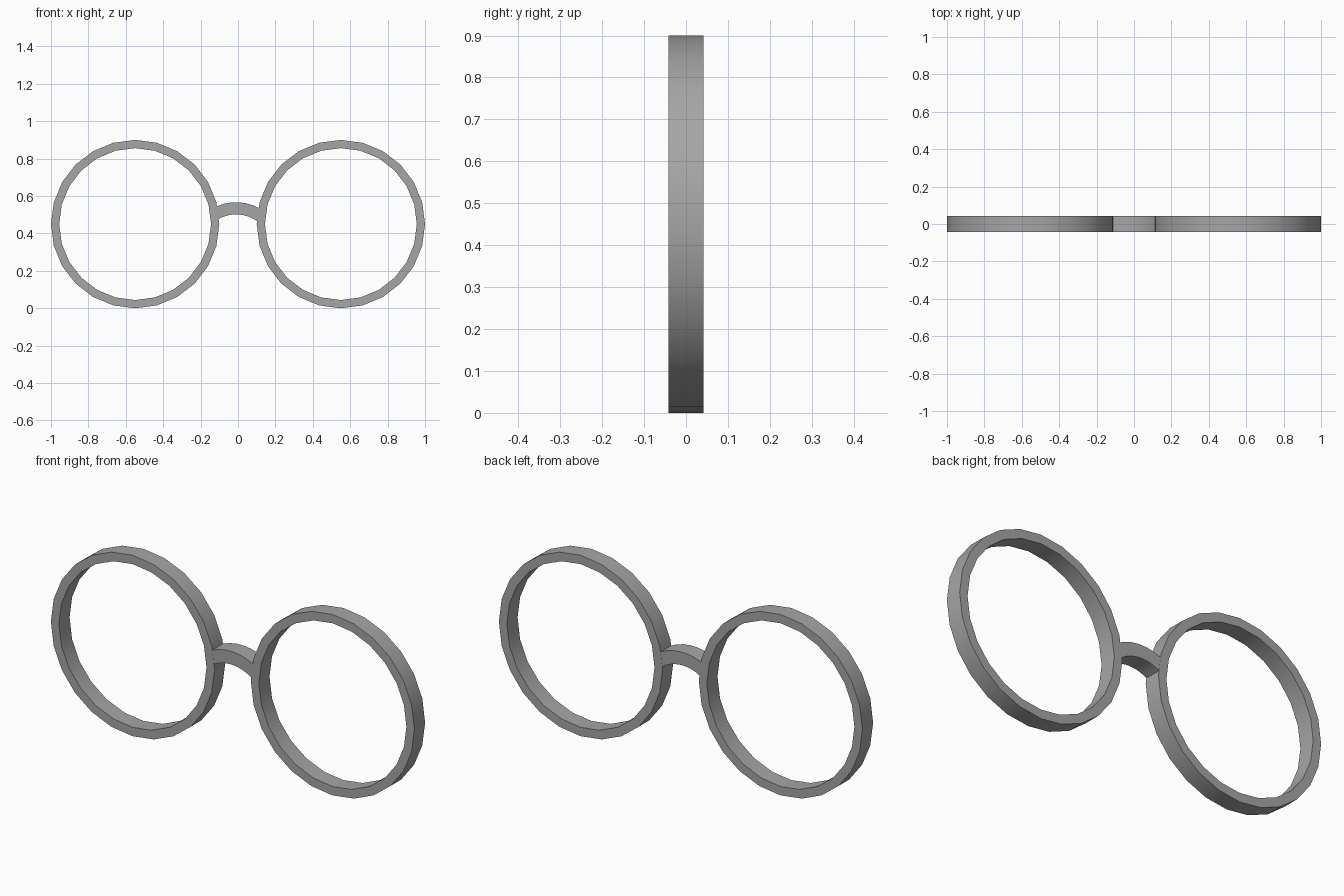
import bpy
import bmesh
from math import sin, cos, radians, pi

cube = bpy.data.objects.get("Cube")
if cube:
    bpy.data.objects.remove(cube, do_unlink=True)

grey = bpy.data.materials.new("frame grey")
grey.use_nodes = True
colour = (0.38, 0.38, 0.38, 1)
grey.diffuse_color = colour
grey.node_tree.nodes["Principled BSDF"].inputs["Base Color"].default_value = colour


def band(name, centre, inner, outer, angles, half_depth, closed):
    """Flat-sided band following an arc; angles are measured from straight up."""
    bm = bmesh.new()
    cx, cz = centre
    corners = ((inner, -half_depth), (outer, -half_depth),
               (outer, half_depth), (inner, half_depth))
    sections = [[bm.verts.new((cx + r * sin(a), y, cz + r * cos(a)))
                 for r, y in corners] for a in angles]
    pairs = list(zip(sections, sections[1:]))
    if closed:
        pairs.append((sections[-1], sections[0]))
    else:
        bm.faces.new(sections[0])
        bm.faces.new(sections[-1])
    for s, t in pairs:
        for i in range(4):
            j = (i + 1) % 4
            bm.faces.new((s[i], s[j], t[j], t[i]))
    bmesh.ops.recalc_face_normals(bm, faces=bm.faces)
    mesh = bpy.data.meshes.new(name)
    bm.to_mesh(mesh)
    bm.free()
    mesh.materials.append(grey)
    obj = bpy.data.objects.new(name, mesh)
    bpy.context.collection.objects.link(obj)
    bpy.ops.object.select_all(action="DESELECT")
    obj.select_set(True)
    bpy.context.view_layer.objects.active = obj
    bpy.ops.object.shade_smooth_by_angle(angle=radians(30))
    return obj


# Round rims
SIDES = 24
circle = [2 * pi * i / SIDES for i in range(SIDES)]
for side, x in (("left", 0.55), ("right", -0.55)):
    band(side + "_rim", (x, 0.45), 0.406, 0.45, circle, 0.042, True)

# Arched bridge, its ends buried in the rims
STEPS = 8
arc = [radians(-32 + 70 * i / STEPS) for i in range(STEPS + 1)]
band("bridge", (-0.01, 0.312), 0.19, 0.255, arc, 0.0415, False)
